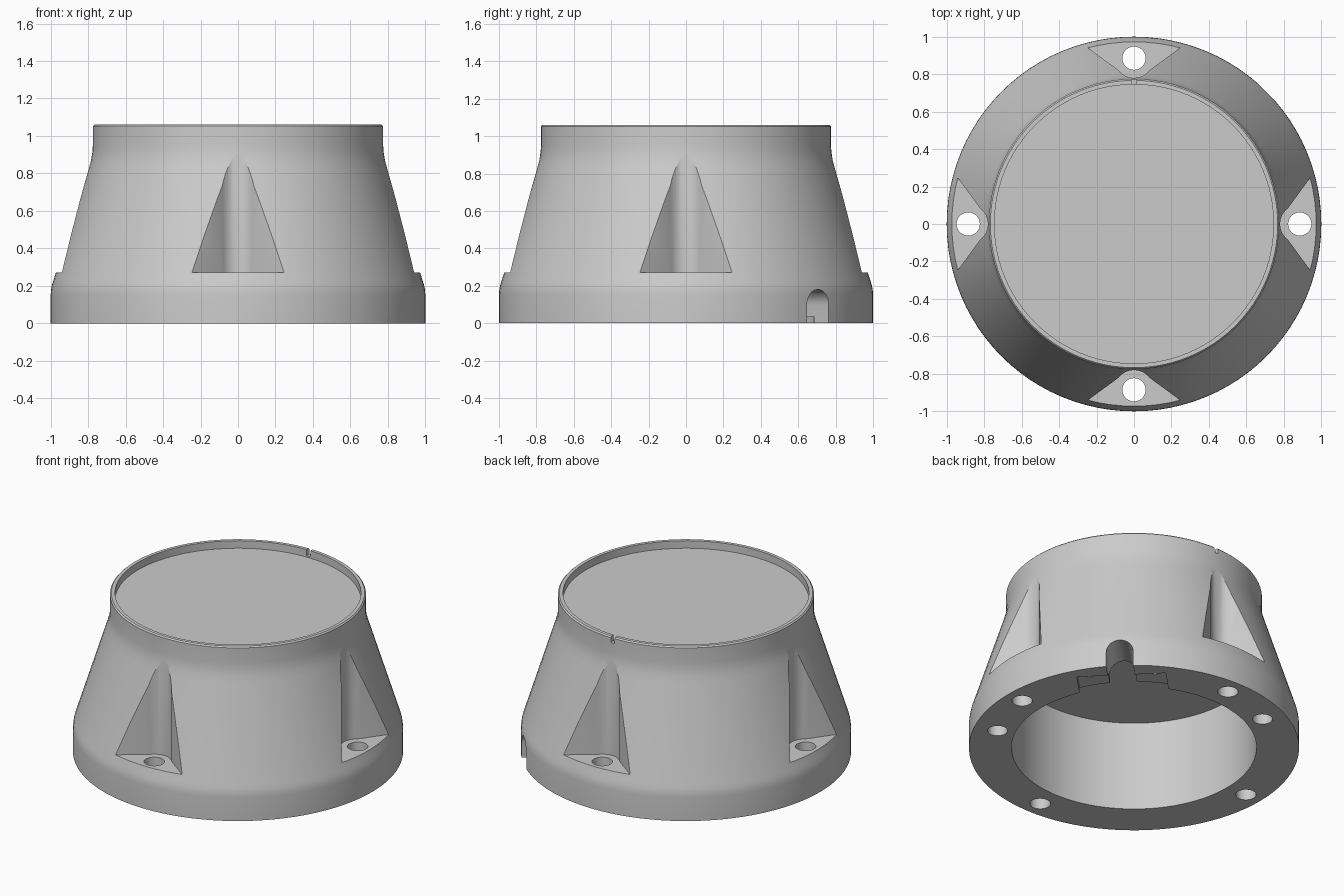
import bpy, bmesh
from math import sin, cos, pi, radians, atan2
from mathutils import Matrix, Vector

if "Cube" in bpy.data.objects:
    bpy.data.objects.remove(bpy.data.objects["Cube"])

SEG = 96


def finish(name, bm):
    bmesh.ops.recalc_face_normals(bm, faces=bm.faces)
    me = bpy.data.meshes.new(name)
    bm.to_mesh(me)
    bm.free()
    ob = bpy.data.objects.new(name, me)
    bpy.context.collection.objects.link(ob)
    return ob


def lathe(name, profile):
    # profile starts and ends on the axis
    bm = bmesh.new()
    rings = []
    for r, z in profile:
        if r == 0:
            rings.append([bm.verts.new((0, 0, z))] * SEG)
        else:
            rings.append([bm.verts.new((r * cos(2 * pi * i / SEG), r * sin(2 * pi * i / SEG), z))
                          for i in range(SEG)])
    for a, b in zip(rings, rings[1:]):
        for i in range(SEG):
            j = (i + 1) % SEG
            bm.faces.new(list(dict.fromkeys((a[i], a[j], b[j], b[i]))))
    return finish(name, bm)


def prism(name, pts, z0, z1, mat=Matrix()):
    # outline in local xy, extruded along local z
    bm = bmesh.new()
    lo = [bm.verts.new(mat @ Vector((x, y, z0))) for x, y in pts]
    hi = [bm.verts.new(mat @ Vector((x, y, z1))) for x, y in pts]
    bm.faces.new(lo)
    bm.faces.new(hi)
    n = len(pts)
    for i in range(n):
        j = (i + 1) % n
        bm.faces.new((lo[i], lo[j], hi[j], hi[i]))
    return finish(name, bm)


def arc(cx, cy, r, a0, a1, n):
    return [(cx + r * cos(radians(a0 + (a1 - a0) * i / n)),
             cy + r * sin(radians(a0 + (a1 - a0) * i / n))) for i in range(n + 1)]


def circle(cx, cy, r, n=32):
    return arc(cx, cy, r, 0, 360, n)[:-1]


def rect(x0, x1, y0, y1):
    return [(x0, y0), (x1, y0), (x1, y1), (x0, y1)]


def rot(deg):
    return Matrix.Rotation(radians(deg), 4, 'Z')


# Flared housing: open bore below, thick deck, shallow recess on top
housing = lathe("flared_housing", [
    (0, 0.60), (0.742, 0.60), (0.742, 0), (1, 0), (1, 0.155), (0.998, 0.18),
    (0.993, 0.205), (0.985, 0.23), (0.797, 0.83), (0.785, 0.872), (0.778, 0.91),
    (0.775, 0.95), (0.775, 1.052), (0.767, 1.06), (0.745, 1.06), (0.745, 1.01), (0, 1.01)])

cutters = []
# Four bolt pockets with a rounded apex, each with a through hole
pocket = arc(0.885, 0, 0.105, 126.6, 233.4, 14)
pocket = [(1.09, 0.452 - 0.09)] + pocket + [(1.09, -0.362)]
pocket[0], pocket[-1] = (1.06, 0.41), (1.06, -0.41)
for k in range(4):
    m = rot(90 * k)
    cutters.append(prism("bolt_pocket_cutter", pocket, 0.27, 1.2, m))
    cutters.append(prism("bolt_hole_cutter", circle(0.885, 0, 0.062), -0.1, 0.5, m))

# Two blind holes in the base
for a in (-26, 116):
    cutters.append(prism("blind_hole_cutter", circle(0.852, 0, 0.06), -0.1, 0.25, rot(a)))

# Arched cable slot, clamp recess and two screw holes at 45 degrees
m = rot(45)
arch = [(-0.082, -0.1)] + arc(0, 0.098, 0.082, 180, 0, 16) + [(0.082, -0.1)]
along = m @ Matrix(((0, 0, 1, 0), (1, 0, 0, 0), (0, 1, 0, 0), (0, 0, 0, 1)))
cutters.append(prism("cable_slot_cutter", arch, 0.6, 1.1, along))
cutters.append(prism("clamp_recess_cutter", rect(0.6, 0.885, -0.27, 0.27), -0.1, 0.035, m))
for s in (-1, 1):
    cutters.append(prism("screw_hole_cutter", circle(0.83, 0.2 * s, 0.016, 16), -0.1, 0.15, m))

# Small drain notch in the back of the top rim
cutters.append(prism("drain_notch_cutter", rect(0.72, 0.85, -0.014, 0.014), 1.02, 1.2, rot(90)))

bpy.context.view_layer.objects.active = housing
housing.select_set(True)
for c in cutters:
    c.hide_render = True
    mod = housing.modifiers.new("cut", 'BOOLEAN')
    mod.operation = 'DIFFERENCE'
    mod.solver = 'EXACT'
    mod.object = c
    bpy.ops.object.modifier_apply(modifier=mod.name)
    bpy.data.objects.remove(c, do_unlink=True)

bpy.ops.object.shade_smooth_by_angle(angle=radians(25))
